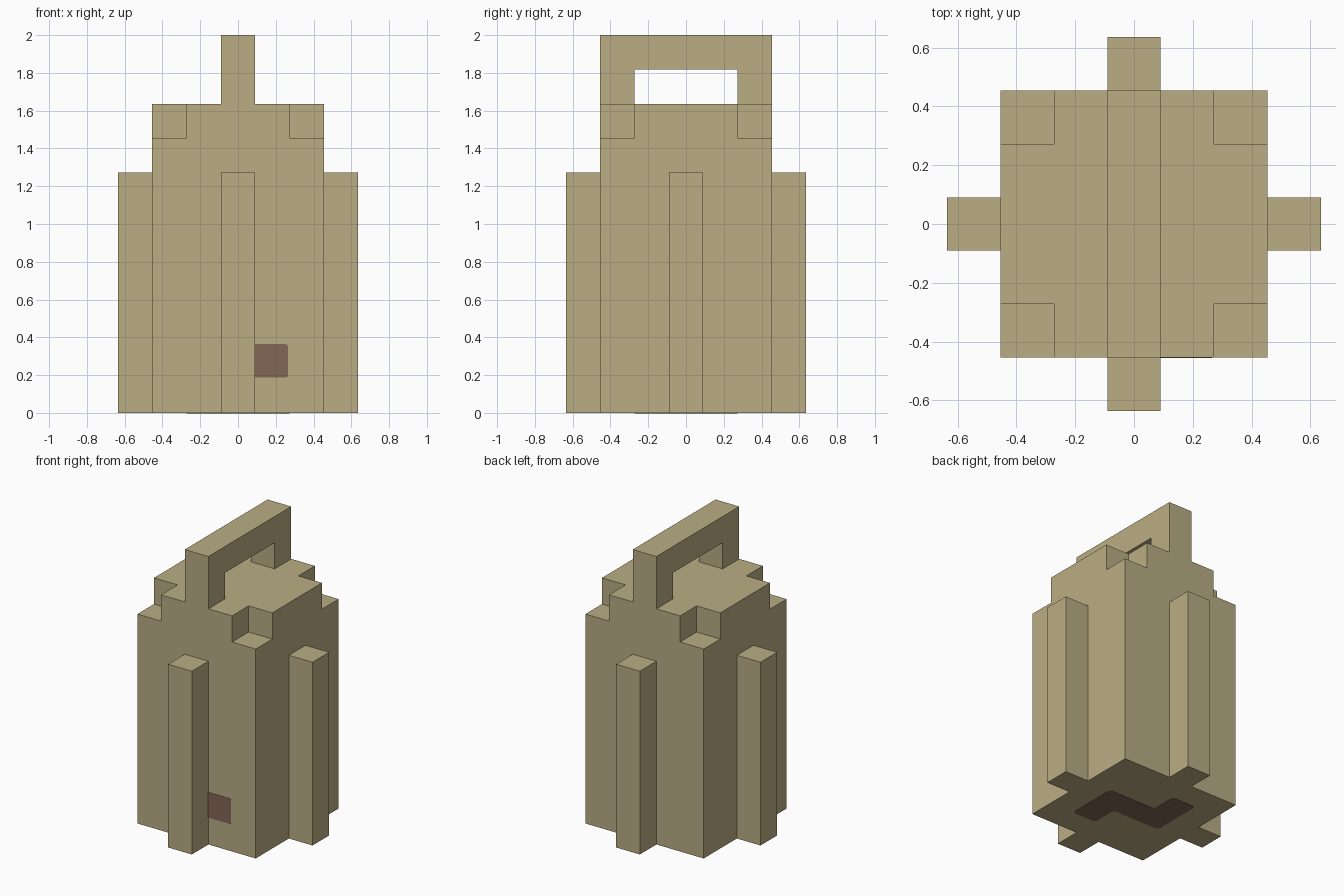
import bpy
import bmesh
import math
from mathutils import Matrix, Vector

if "Cube" in bpy.data.objects:
    bpy.data.objects.remove(bpy.data.objects["Cube"], do_unlink=True)

U = 2 / 11          # the block unit everything snaps to
SKIN = 0.002        # thickness of the painted plates


def make_material(name, rgb):
    mat = bpy.data.materials.new(name)
    mat.use_nodes = True
    colour = (*rgb, 1)
    mat.diffuse_color = colour
    bsdf = next(n for n in mat.node_tree.nodes if n.type == "BSDF_PRINCIPLED")
    bsdf.inputs["Base Color"].default_value = colour
    return mat


tan = make_material("tan", (0.49, 0.42, 0.23))
brown = make_material("reddish brown", (0.225, 0.135, 0.093))


def finish(name, bm, mat):
    bmesh.ops.recalc_face_normals(bm, faces=bm.faces)
    mesh = bpy.data.meshes.new(name)
    bm.to_mesh(mesh)
    bm.free()
    mesh.materials.append(mat)
    obj = bpy.data.objects.new(name, mesh)
    bpy.context.collection.objects.link(obj)
    return obj


def add_box(bm, size, centre):
    matrix = Matrix.Translation(centre) @ Matrix.Diagonal((*size, 1))
    bmesh.ops.create_cube(bm, size=1, matrix=matrix)


def prism(name, points, push, mat, chamfer=0):
    """Extrude a closed outline, optionally clipping its corners first."""
    bm = bmesh.new()
    bm.faces.new([bm.verts.new(p) for p in points])
    if chamfer:
        bmesh.ops.bevel(bm, geom=bm.verts[:], offset=chamfer, segments=2,
                        profile=0.5, affect='VERTICES')
    ext = bmesh.ops.extrude_face_region(bm, geom=bm.faces[:], use_keep_orig=True)
    moved = [v for v in ext["geom"] if isinstance(v, bmesh.types.BMVert)]
    bmesh.ops.translate(bm, verts=moved, vec=push)
    return finish(name, bm, mat)


# Body: block whose top rises everywhere except the four corners
bm = bmesh.new()
add_box(bm, (5 * U, 5 * U, 8 * U), (0, 0, 4 * U))
for axis in (Vector((1, 0, 0)), Vector((0, 1, 0))):
    for side in (-1, 1):
        bmesh.ops.bisect_plane(bm, geom=bm.verts[:] + bm.edges[:] + bm.faces[:],
                               plane_co=axis * side * 1.5 * U, plane_no=axis)
raised = []
for face in bm.faces:
    c = face.calc_center_median()
    corner = min(abs(c.x), abs(c.y)) > 1.5 * U
    if c.z > 7.9 * U and not corner:
        raised.append(face)
ext = bmesh.ops.extrude_face_region(bm, geom=raised)
bmesh.ops.translate(bm, vec=(0, 0, U),
                    verts=[v for v in ext["geom"] if isinstance(v, bmesh.types.BMVert)])
bmesh.ops.delete(bm, geom=[f for f in raised if f.is_valid], context='FACES')
bmesh.ops.dissolve_limit(bm, angle_limit=math.radians(1),
                         verts=bm.verts[:], edges=bm.edges[:])
finish("body", bm, tan)

# Ribs: one post in the middle of each side
for i, side in enumerate(("right", "back", "left", "front")):
    bm = bmesh.new()
    add_box(bm, (U, U, 7 * U), (3 * U, 0, 3.5 * U))
    bmesh.ops.rotate(bm, verts=bm.verts[:], matrix=Matrix.Rotation(i * math.pi / 2, 3, 'Z'))
    finish(side + "_rib", bm, tan)

# Handle: an arch running front to back
half_arch = [(2.5, 9), (2.5, 11), (-2.5, 11), (-2.5, 9),
             (-1.5, 9), (-1.5, 10), (1.5, 10), (1.5, 9)]
prism("handle", [(-U / 2, y * U, z * U) for y, z in half_arch], (U, 0, 0), tan)

# Painted patch low on the front, tucked against the rib
patch = [(0, 1.03), (1.46, 1.03), (1.46, 2), (0, 2)]
prism("front_patch", [(x * U, -2.5 * U, z * U) for x, z in patch],
      (0, -SKIN, 0), brown, 0.012)

# Painted zigzag underneath
zigzag = [(1.5, 0.5), (1.5, -1.5), (0.5, -1.5), (0.5, -0.5),
          (-1.5, -0.5), (-1.5, 1.5), (-0.5, 1.5), (-0.5, 0.5)]
prism("bottom_zigzag", [(x * U, y * U, 0) for x, y in zigzag],
      (0, 0, -SKIN), brown, 0.02)
